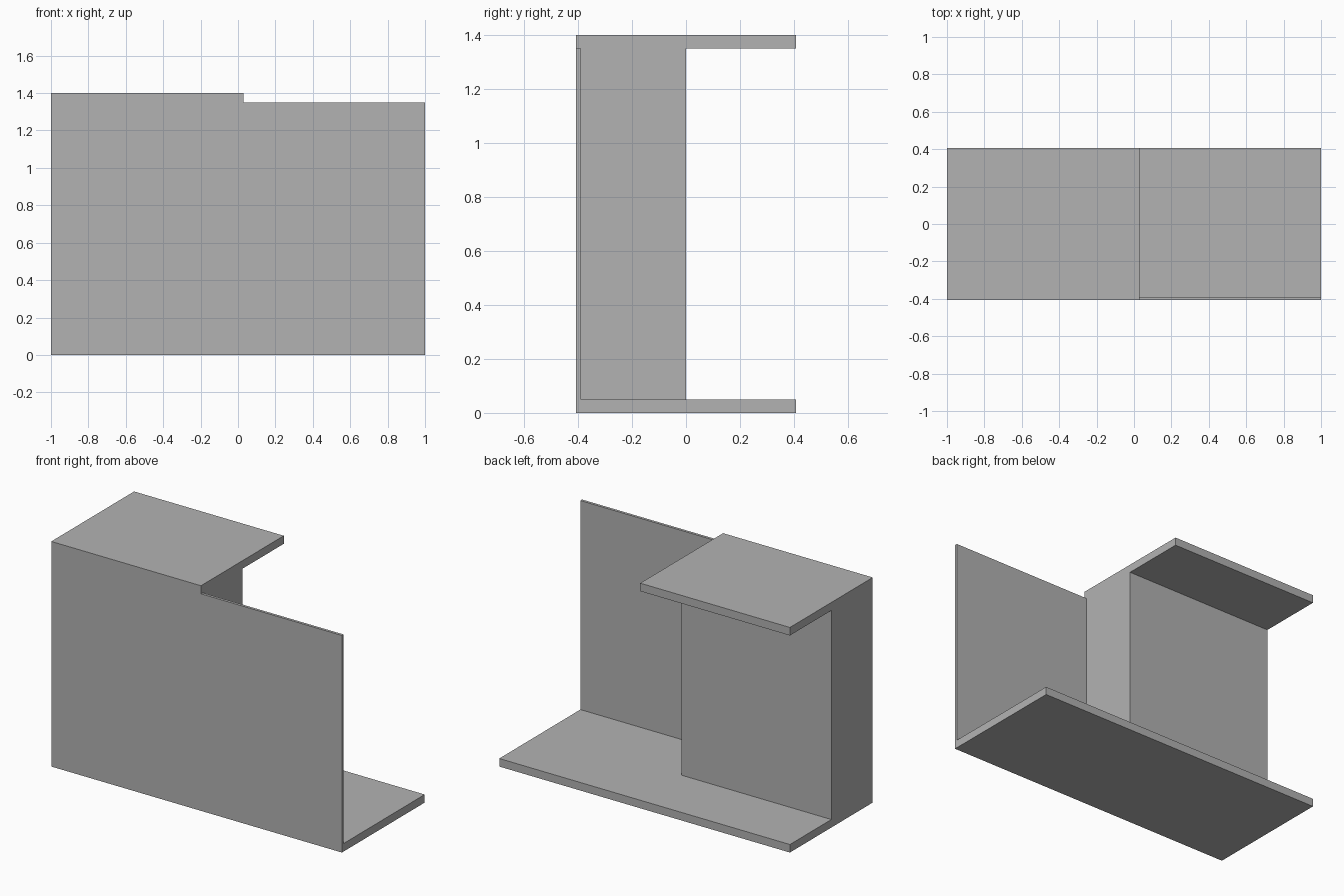
import bpy
import bmesh

cube = bpy.data.objects.get("Cube")
if cube:
    bpy.data.objects.remove(cube, do_unlink=True)

GREY = (0.448, 0.448, 0.448, 1.0)
grey = bpy.data.materials.new("plain_grey")
grey.use_nodes = True
grey.diffuse_color = GREY
grey.node_tree.nodes["Principled BSDF"].inputs["Base Color"].default_value = GREY

# Shared dimensions
LEFT_END, STEP, RIGHT_END = -1.0, 0.03, 1.0
FRONT, PANEL_BACK, CORE_BACK, BACK = -0.407, -0.39, 0.0, 0.407
SLAB, HEIGHT = 0.05, 1.4


def extrude_profile(name, profile, x0, x1):
    """Extrude a closed (y, z) outline along x into a solid."""
    bm = bmesh.new()
    face = bm.faces.new([bm.verts.new((x0, y, z)) for y, z in profile])
    out = bmesh.ops.extrude_face_region(bm, geom=[face])
    moved = [v for v in out["geom"] if isinstance(v, bmesh.types.BMVert)]
    bmesh.ops.translate(bm, verts=moved, vec=(x1 - x0, 0, 0))
    bmesh.ops.recalc_face_normals(bm, faces=bm.faces)
    mesh = bpy.data.meshes.new(name)
    bm.to_mesh(mesh)
    bm.free()
    mesh.materials.append(grey)
    obj = bpy.data.objects.new(name, mesh)
    bpy.context.collection.objects.link(obj)
    return obj


# Base slab with the thin front panel, full length
body = extrude_profile("base_and_front_panel", [
    (FRONT, 0), (BACK, 0), (BACK, SLAB), (PANEL_BACK, SLAB),
    (PANEL_BACK, HEIGHT - SLAB), (FRONT, HEIGHT - SLAB)], LEFT_END, RIGHT_END)

# Thick core with the overhanging top slab, on one half only
core = extrude_profile("core_and_top_slab", [
    (FRONT, 0), (CORE_BACK, 0), (CORE_BACK, HEIGHT - SLAB),
    (BACK, HEIGHT - SLAB), (BACK, HEIGHT), (FRONT, HEIGHT)], LEFT_END, STEP)
core.hide_render = True

# Fuse both into one clean solid
union = body.modifiers.new("fuse", "BOOLEAN")
union.operation = "UNION"
union.solver = "EXACT"
union.object = core
bpy.context.view_layer.update()
fused = bpy.data.meshes.new_from_object(
    body.evaluated_get(bpy.context.evaluated_depsgraph_get()))
body.modifiers.clear()
body.data = fused
body.name = "stepped_channel_body"
bpy.data.objects.remove(core, do_unlink=True)

# Merge coplanar faces left by the union
bm = bmesh.new()
bm.from_mesh(fused)
bmesh.ops.remove_doubles(bm, verts=bm.verts, dist=0.0001)
bmesh.ops.dissolve_limit(bm, angle_limit=0.01, verts=bm.verts, edges=bm.edges)
bm.to_mesh(fused)
bm.free()
